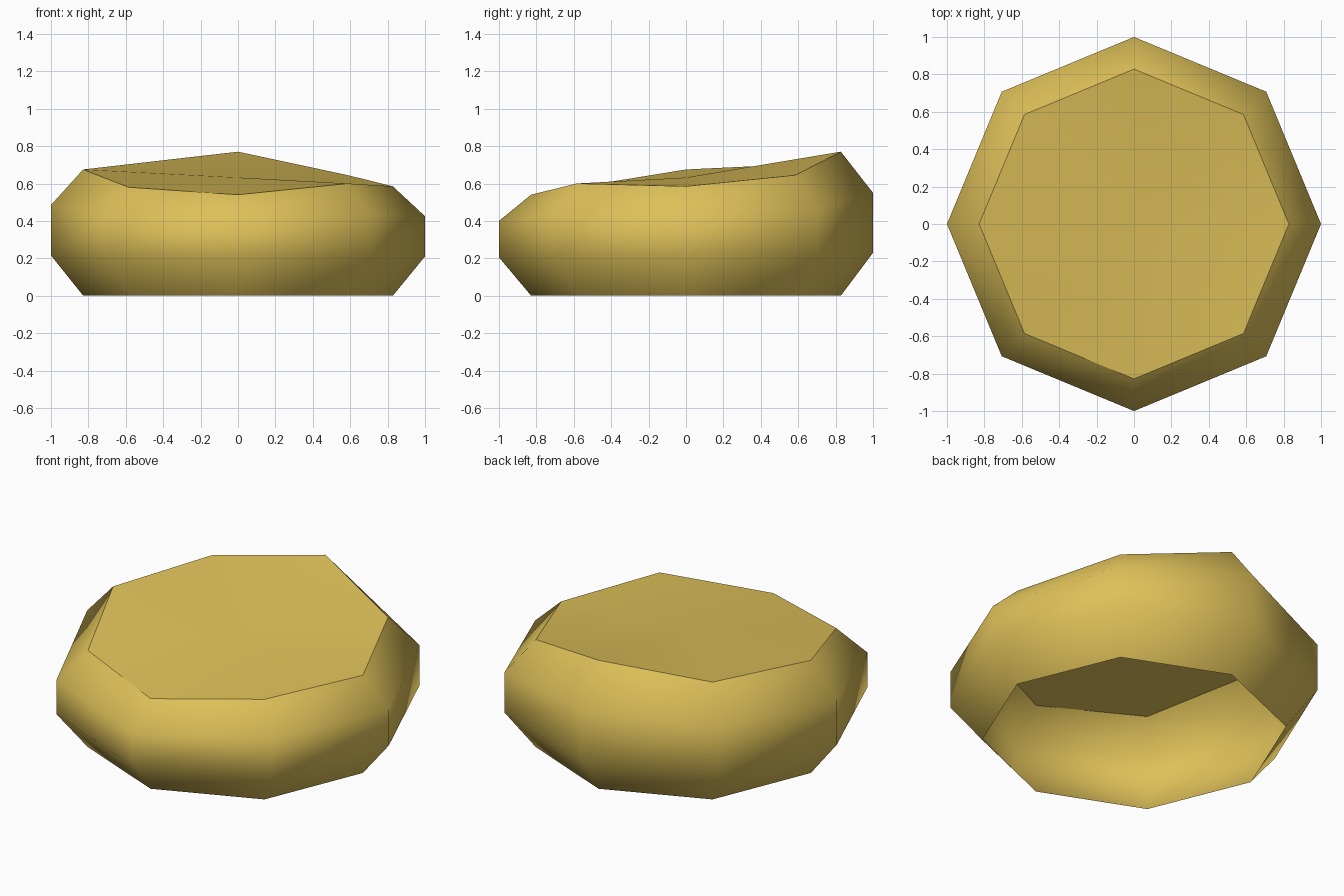
import bpy
import bmesh
from math import cos, sin, radians

cube = bpy.data.objects.get("Cube")
if cube:
    bpy.data.objects.remove(cube, do_unlink=True)

# One gold colour
gold = bpy.data.materials.new("gold")
gold.use_nodes = True
color = (0.73, 0.53, 0.10, 1.0)
gold.diffuse_color = color
gold.node_tree.nodes["Principled BSDF"].inputs["Base Color"].default_value = color

# Heights around the octagon, counterclockwise from +x
rim = [0.585, 0.645, 0.77, 0.703, 0.675, 0.58, 0.54, 0.60]
shoulder = [0.425, 0.465, 0.55, 0.505, 0.485, 0.42, 0.40, 0.435]
waist = [0.21, 0.22, 0.23, 0.22, 0.215, 0.21, 0.205, 0.21]
base = [0.0] * len(rim)

bm = bmesh.new()


def ring(radius, heights):
    step = radians(360 / len(heights))
    return [bm.verts.new((radius * cos(i * step), radius * sin(i * step), z))
            for i, z in enumerate(heights)]


# Open-bottomed side wall with bevelled lower and upper bands
rings = [ring(0.828, base), ring(1.0, waist), ring(1.0, shoulder), ring(0.828, rim)]
for low, high in zip(rings, rings[1:]):
    for i in range(len(low)):
        j = (i + 1) % len(low)
        bm.faces.new((low[i], low[j], high[j], high[i]))

# Uneven top, fanned from a centre point, with a sharp rim
top = rings[-1]
centre = bm.verts.new((0, 0, 0.632))
for i in range(len(top)):
    j = (i + 1) % len(top)
    bm.faces.new((top[i], top[j], centre))
    bm.edges.get((top[i], top[j])).smooth = False
for face in bm.faces:
    face.smooth = True

mesh = bpy.data.meshes.new("nugget")
bm.to_mesh(mesh)
bm.free()
mesh.materials.append(gold)
nugget = bpy.data.objects.new("nugget", mesh)
bpy.context.collection.objects.link(nugget)
